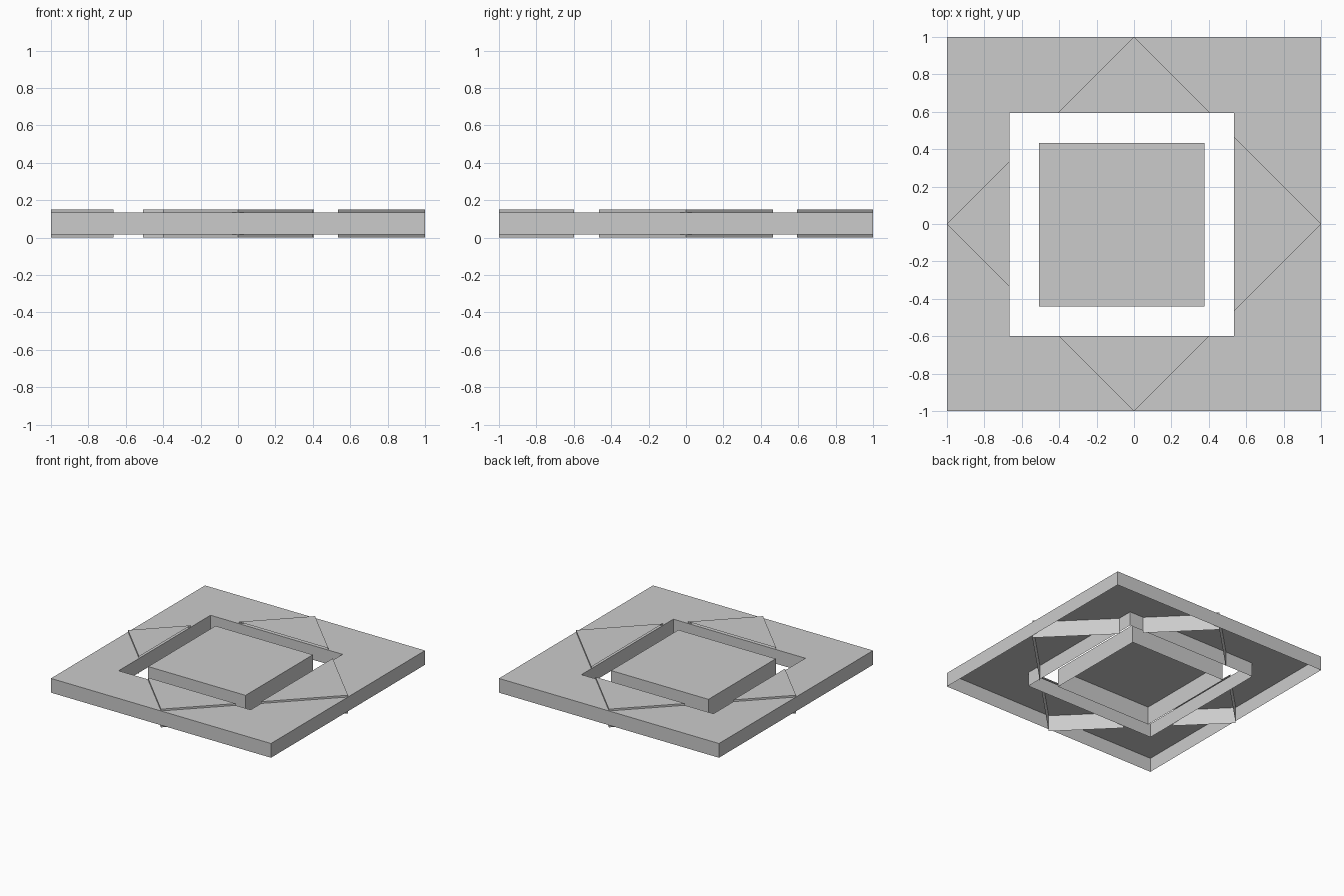
import bpy

if "Cube" in bpy.data.objects:
    bpy.data.objects.remove(bpy.data.objects["Cube"])

# Overall heights and plan extents
Z_TOP, RIM_LOW, RIM_TOP = 0.15, 0.018, 0.135
HX0, HX1, HY0, HY1 = -0.665, 0.535, -0.6, 0.593


def rect(x0, x1, y0, y1):
    return [(x0, y0), (x1, y0), (x1, y1), (x0, y1)]


def make(name, verts, faces):
    mesh = bpy.data.meshes.new(name)
    mesh.from_pydata(verts, [], faces)
    mesh.update()
    obj = bpy.data.objects.new(name, mesh)
    bpy.context.collection.objects.link(obj)
    return obj


def open_shell(name, pts, z0, z1, skip=()):
    """Top face with walls hanging down, open underneath; skip omits walls."""
    n = len(pts)
    verts = [(x, y, z0) for x, y in pts] + [(x, y, z1) for x, y in pts]
    faces = [tuple(range(n, 2 * n))]
    for i in range(n):
        if i not in skip:
            j = (i + 1) % n
            faces.append((i, j, n + j, n + i))
    return make(name, verts, faces)


# Outer square frame: top ring, outer walls and opening walls
outer, hole = rect(-1, 1, -1, 1), rect(HX0, HX1, HY0, HY1)
verts = [(x, y, z) for z in (RIM_LOW, RIM_TOP) for x, y in outer + hole]
faces = []
for i in range(4):
    j = (i + 1) % 4
    faces += [(i, j, 8 + j, 8 + i),
              (4 + j, 4 + i, 12 + i, 12 + j),
              (8 + i, 8 + j, 12 + j, 12 + i)]
make("square_frame", verts, faces)

# Raised corners of the turned square, cut off by the opening
w_left, w_right, w_front, w_back = 1 + HX0, 1 - HX1, 1 + HY0, 1 - HY1
corners = {
    "left": [(-1, 0), (HX0, -w_left), (HX0, w_left)],
    "right": [(1, 0), (HX1, w_right), (HX1, -w_right)],
    "front": [(0, -1), (w_front, HY0), (-w_front, HY0)],
    "back": [(0, 1), (-w_back, HY1), (w_back, HY1)],
}
for side, pts in corners.items():
    open_shell("raised_corner_" + side, pts, 0, Z_TOP, skip=(1,))

# Loose square panel in the opening
open_shell("centre_panel", rect(-0.508, 0.377, -0.44, 0.434), 0, Z_TOP)
